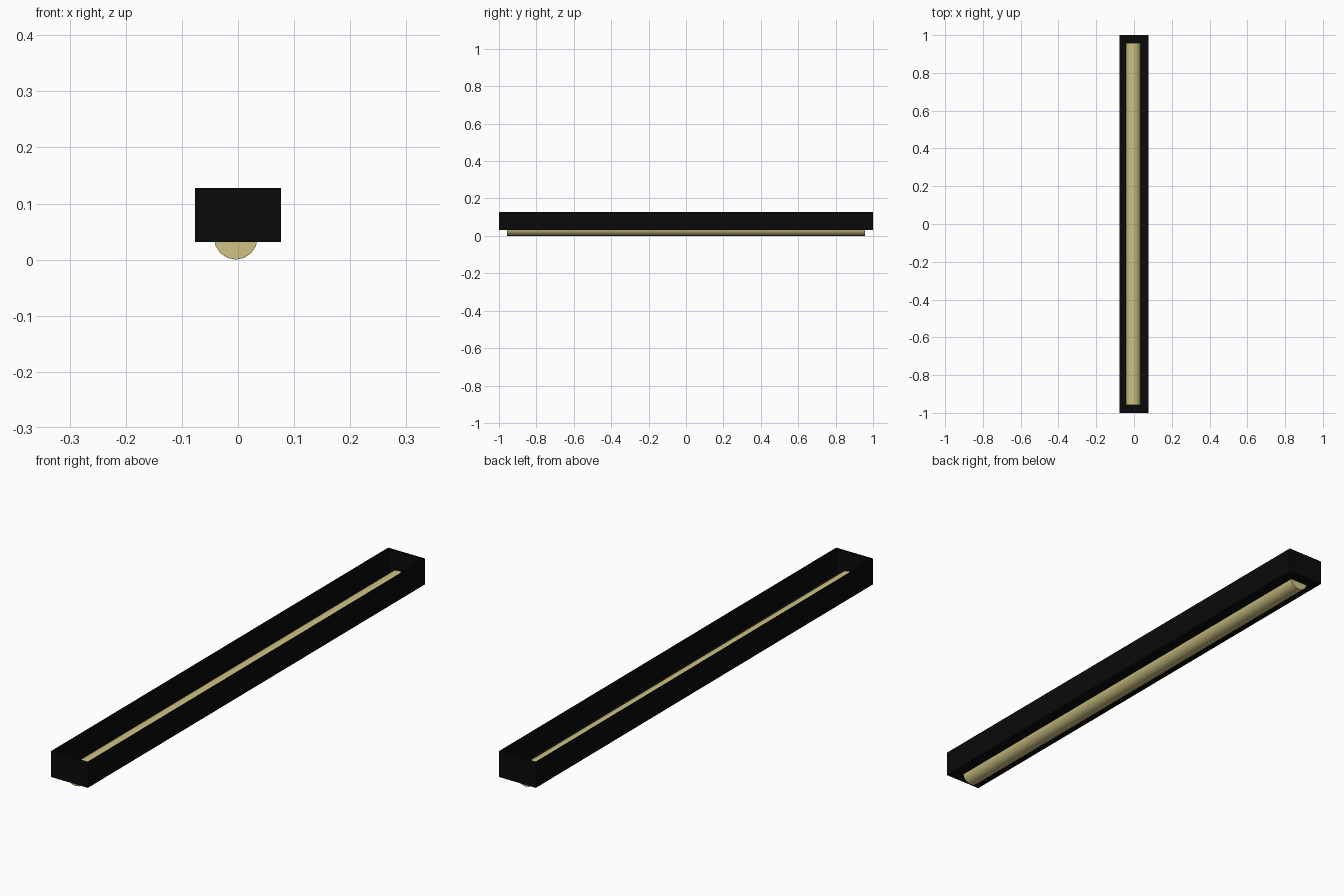
import bpy, bmesh, math
from mathutils import Matrix

cube = bpy.data.objects.get("Cube")
if cube:
    bpy.data.objects.remove(cube, do_unlink=True)


def material(name, color, roughness):
    m = bpy.data.materials.new(name)
    m.use_nodes = True
    m.diffuse_color = (*color, 1)
    bsdf = m.node_tree.nodes["Principled BSDF"]
    bsdf.inputs["Base Color"].default_value = (*color, 1)
    bsdf.inputs["Roughness"].default_value = roughness
    return m


def add_object(name, bm, mat):
    bmesh.ops.recalc_face_normals(bm, faces=bm.faces)
    mesh = bpy.data.meshes.new(name)
    bm.to_mesh(mesh)
    bm.free()
    mesh.materials.append(mat)
    ob = bpy.data.objects.new(name, mesh)
    bpy.context.collection.objects.link(ob)
    return ob


black = material("housing black", (0.003, 0.003, 0.003), 0.6)
cream = material("tube cream", (0.62, 0.54, 0.23), 0.5)

# Housing: long tray, open at the top, with thin sheet walls
WIDTH, LENGTH, BOTTOM, TOP = 0.153, 2.0, 0.031, 0.128
bm = bmesh.new()
bmesh.ops.create_cube(bm, size=1)
bmesh.ops.scale(bm, vec=(WIDTH, LENGTH, TOP - BOTTOM), verts=bm.verts)
bmesh.ops.translate(bm, vec=(0, 0, (TOP + BOTTOM) / 2), verts=bm.verts)
bm.normal_update()
lid = [f for f in bm.faces if f.normal.z > 0.9]
bmesh.ops.delete(bm, geom=lid, context='FACES')
housing = add_object("housing_tray", bm, black)
for corner in housing.data.vertices:
    corner.co.z = max(BOTTOM, min(TOP, corner.co.z))
sheet = housing.modifiers.new("sheet thickness", 'SOLIDIFY')
sheet.thickness = 0.002
# keep the outer size: the open tray's wall grows toward its inside
inward = sum(p.normal.dot(p.center - housing.data.vertices[0].co.lerp(
    housing.data.vertices[-1].co, 0.5)) for p in housing.data.polygons) < 0
sheet.offset = 1 if inward else -1
sheet.use_even_offset = True

# Light tube: lies along the tray and shows through its floor
RADIUS, TUBE_LENGTH = 0.039, 1.914
bm = bmesh.new()
bmesh.ops.create_cone(bm, cap_ends=True, segments=16, radius1=RADIUS,
                      radius2=RADIUS, depth=TUBE_LENGTH)
bmesh.ops.transform(bm, matrix=Matrix.Rotation(math.pi / 2, 4, 'X'), verts=bm.verts)
bmesh.ops.translate(bm, vec=(-0.004, 0, RADIUS), verts=bm.verts)
tube = add_object("light_tube", bm, cream)

bpy.ops.object.select_all(action='DESELECT')
tube.select_set(True)
bpy.context.view_layer.objects.active = tube
bpy.ops.object.shade_smooth_by_angle(angle=math.radians(35))
